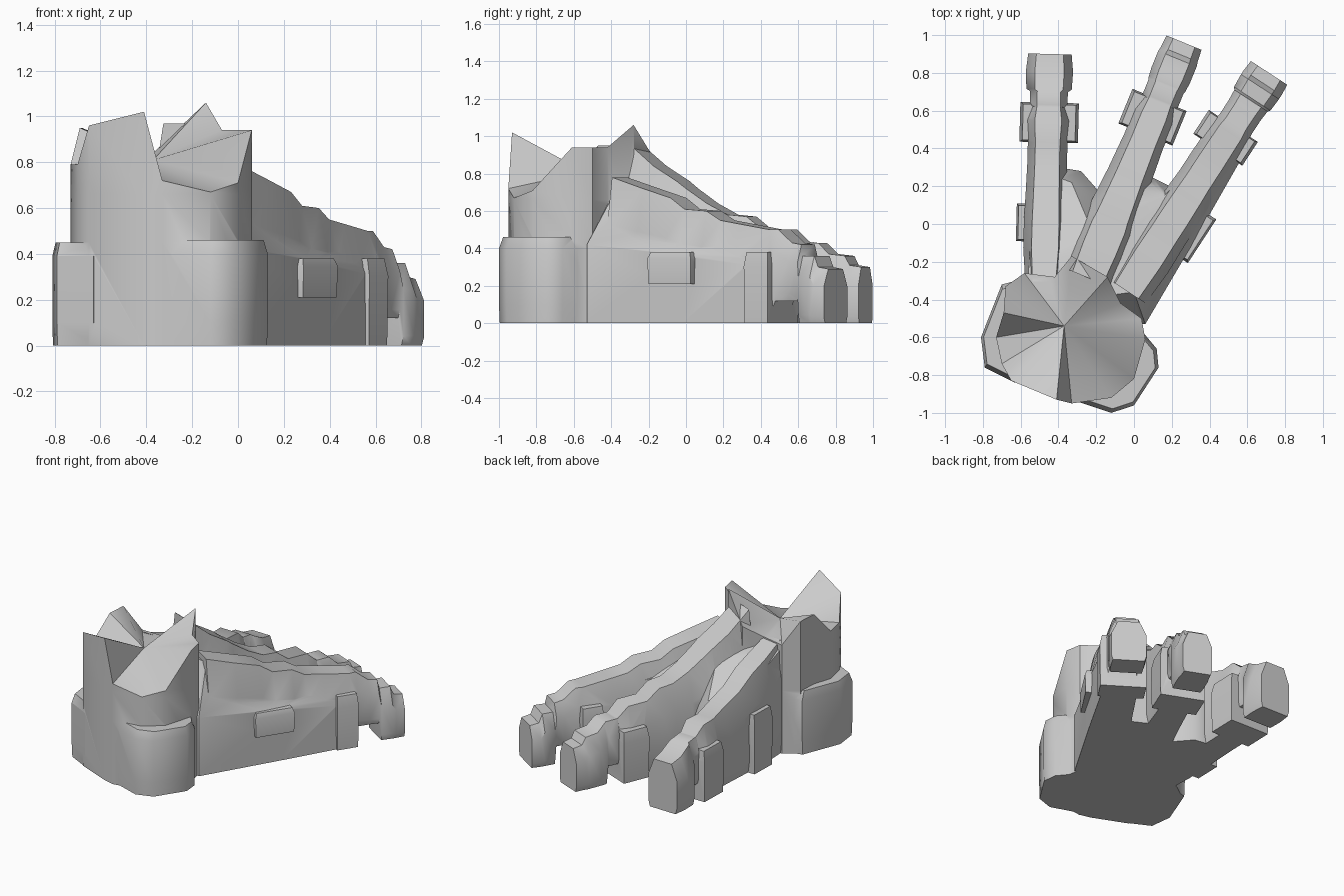
import bpy, bmesh, math
from mathutils import Vector

if "Cube" in bpy.data.objects:
    bpy.data.objects.remove(bpy.data.objects["Cube"])

stone = bpy.data.materials.new("plain grey")
stone.diffuse_color = (0.6, 0.6, 0.6, 1)
stone.use_nodes = True
stone.node_tree.nodes["Principled BSDF"].inputs["Base Color"].default_value = stone.diffuse_color
parts = []


def smooth(ob, angle):
    for o in bpy.context.selected_objects:
        o.select_set(False)
    bpy.context.view_layer.objects.active = ob
    ob.select_set(True)
    bpy.ops.object.shade_smooth_by_angle(angle=math.radians(angle))


def loft(name, rings, fan=None):
    """Skin equal-length rings of points; the top is an n-gon or a fan to a point."""
    bm = bmesh.new()
    vs = [[bm.verts.new(p) for p in r] for r in rings]
    n = len(rings[0])
    for a, b in zip(vs, vs[1:]):
        for i in range(n):
            j = (i + 1) % n
            bm.faces.new((a[i], a[j], b[j], b[i]))
    bm.faces.new(vs[0][::-1])
    if fan:
        c = bm.verts.new(fan)
        for i in range(n):
            bm.faces.new((vs[-1][i], vs[-1][(i + 1) % n], c))
    else:
        bm.faces.new(vs[-1])
    bmesh.ops.triangulate(bm, faces=bm.faces[:])
    bmesh.ops.recalc_face_normals(bm, faces=bm.faces[:])
    me = bpy.data.meshes.new(name)
    bm.to_mesh(me)
    bm.free()
    me.materials.append(stone)
    ob = bpy.data.objects.new(name, me)
    bpy.context.collection.objects.link(ob)
    parts.append(ob)
    return ob


def shrink(poly, z, k):
    cx = sum(p[0] for p in poly) / len(poly)
    cy = sum(p[1] for p in poly) / len(poly)
    return [(cx + (x - cx) * k, cy + (y - cy) * k, z) for x, y in poly]


def toe(name, base, tip, stations):
    """Stations along the toe: fraction, half width, underside, top."""
    a, b = Vector(base), Vector(tip)
    d = (b - a).normalized()
    side = Vector((d.y, -d.x))
    rings = []
    for t, h, lo, hi in stations:
        c = a + (b - a) * t
        prof = [(-.9, 0), (.9, 0), (1, .12), (1, .68), (.62, 1), (-.62, 1), (-1, .68), (-1, .12)]
        rings.append([(c.x + side.x * h * u, c.y + side.y * h * u, lo + (hi - lo) * v)
                      for u, v in prof])
    loft(name, rings)


def pad(name, base, tip, t0, t1, left, right, lo, hi):
    """Block-like pad crossing a toe, tapered a little at its top."""
    a, b = Vector(base), Vector(tip)
    d = (b - a).normalized()
    side = Vector((d.y, -d.x))
    p, q = a.lerp(b, t0), a.lerp(b, t1)
    foot = [p - side * left, p + side * right, q + side * right, q - side * left]
    foot = [(v.x, v.y) for v in foot]
    loft(name, [shrink(foot, lo, .97), shrink(foot, lo + (hi - lo) * .8, 1), shrink(foot, hi, .9)])


# Ankle column with a jagged broken rim and a fan-shaped top
rim = [(-.65, -.83, .96), (-.41, -.93, 1.02), (-.33, -.95, .72), (-.12, -.92, .67),
       (0, -.82, .71), (.06, -.61, .94), (.04, -.5, .94), (-.07, -.42, .94),
       (-.14, -.28, 1.06), (-.33, -.17, .88), (-.42, -.28, .79), (-.58, -.26, .78),
       (-.68, -.33, .95), (-.69, -.47, .95), (-.73, -.6, .79), (-.7, -.74, .79)]
loft("ankle", [[(x, y, 0) for x, y, z in rim], [(x, y, .45) for x, y, z in rim],
               [(x, y, min(z, .66)) for x, y, z in rim], rim], fan=(-.37, -.54, .81))

# Heel lobes on either side
left_lobe = [(-.58, -.29), (-.7, -.32), (-.81, -.6), (-.79, -.76), (-.63, -.84), (-.5, -.6)]
right_lobe = [(-.3, -.94), (-.12, -1), (0, -.96), (.13, -.76), (.12, -.66), (.02, -.54), (-.2, -.6)]
for name, poly, top in (("heel_lobe_left", left_lobe, .45), ("heel_lobe_right", right_lobe, .46)):
    loft(name, [shrink(poly, 0, .98), shrink(poly, .1, 1), shrink(poly, top - .06, 1),
                shrink(poly, top, .9)])

# Midfoot: flat sole rising to the roots of the toes
sole = [(-.57, -.3), (-.57, .08), (-.52, .32), (-.28, .28), (-.14, .12), (.05, .27), (.19, .2),
        (.36, .45), (.6, .4), (.36, -.02), (.06, -.53), (-.3, -.5)]
mid = [.45, .36, .3, .3, .35, .3, .28, .3, .3, .37, .42, .5]
crest = [(-.56, -.28, .74), (-.54, .05, .58), (-.49, .28, .48), (-.33, .22, .5),
         (-.22, -.04, .68), (-.01, .2, .5), (.16, .15, .5), (.4, .4, .45),
         (.52, .36, .42), (.26, .0, .54), (.0, -.36, .74), (-.3, -.4, .78)]
loft("midfoot", [[(x, y, 0) for x, y in sole], [(x, y, z) for (x, y), z in zip(sole, mid)], crest])

# Three toes, stepping down knuckle by knuckle, each arched just behind its tip
A = ((-.475, -.27), (-.445, .9))
B = ((-.235, -.26), (.265, .96))
C = ((.03, -.25), (.715, .8))
toe("toe_left", *A, [
    (-.03, .1, 0, .79), (.12, .115, 0, .72), (.24, .115, 0, .67), (.36, .11, 0, .59),
    (.5, .105, 0, .54), (.6, .105, 0, .5), (.7, .115, 0, .5), (.76, .1, 0, .44),
    (.77, .1, .12, .44), (.83, .1, .12, .43), (.84, .12, 0, .42), (.92, .125, 0, .37),
    (1, .115, 0, .35)])
toe("toe_middle", *B, [
    (-.02, .14, 0, .97), (.1, .15, 0, .84), (.2, .15, 0, .76), (.24, .14, 0, .72),
    (.33, .13, 0, .64), (.42, .12, 0, .58), (.5, .115, 0, .57), (.57, .11, 0, .5),
    (.68, .11, 0, .5), (.74, .1, 0, .43), (.75, .1, .12, .43), (.81, .1, .12, .43),
    (.82, .105, 0, .42), (.86, .11, 0, .37), (.93, .11, 0, .36), (.95, .105, 0, .31),
    (1, .1, 0, .3)])
toe("toe_right", *C, [
    (-.1, .12, 0, .78), (.06, .13, 0, .72), (.2, .125, 0, .67), (.27, .125, 0, .61),
    (.38, .12, 0, .6), (.45, .115, 0, .55), (.55, .115, 0, .53), (.7, .11, 0, .5),
    (.74, .1, .12, .5), (.81, .1, .12, .43), (.86, .105, .12, .42), (.87, .115, 0, .36),
    (.93, .12, 0, .36), (.95, .12, 0, .3), (1, .115, 0, .29)])

# Pads beside the knuckles and along the outer edges
pad("pad_left_knuckle", *A, .6, .78, .15, .16, 0, .36)
pad("pad_left_root", *A, .15, .32, .155, .05, 0, .42)
pad("pad_middle_knuckle", *B, .6, .75, .16, .15, 0, .36)
pad("pad_right_knuckle", *C, .61, .73, .16, .15, 0, .38)
pad("pad_right_root", *C, .14, .36, .05, .19, .21, .38)

# Fuse the parts into one skin, so nothing is left inside
foot = parts[0]
bpy.context.view_layer.objects.active = foot
for other in parts[1:]:
    mod = foot.modifiers.new("fuse", 'BOOLEAN')
    mod.operation = 'UNION'
    mod.solver = 'EXACT'
    mod.object = other
    bpy.ops.object.modifier_apply(modifier=mod.name)
    bpy.data.objects.remove(other)
foot.name = "three_toed_foot"
smooth(foot, 42)
